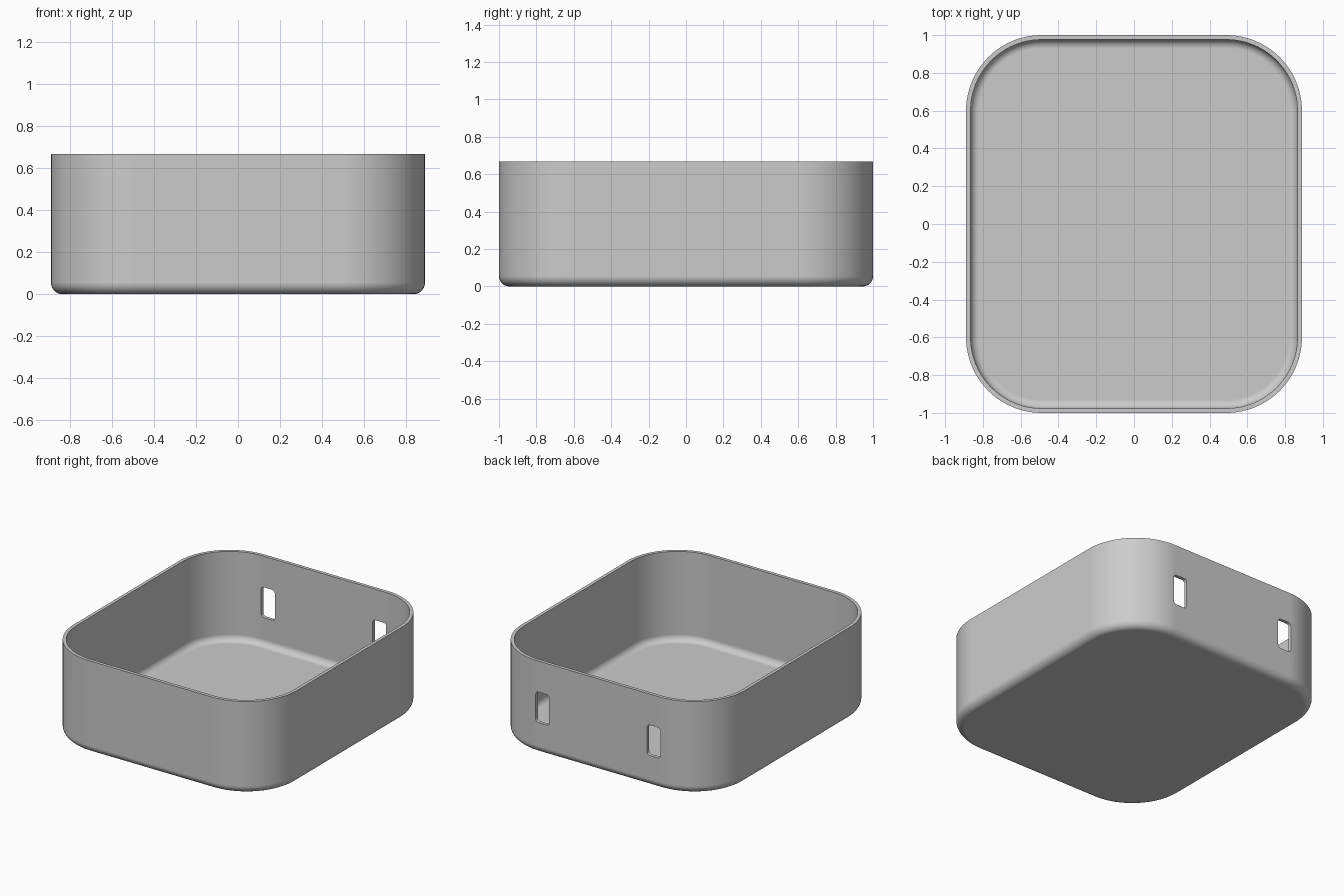
import bpy
import bmesh
from math import sin, cos, pi, radians

HALF_X, HALF_Y, HEIGHT = 0.889, 1.0, 0.667
CORNER, WALL, FLOOR = 0.4, 0.024, 0.024
OUT_FILLET, IN_FILLET = 0.055, 0.045

if "Cube" in bpy.data.objects:
    bpy.data.objects.remove(bpy.data.objects["Cube"])

grey = bpy.data.materials.new("plain grey")
grey.use_nodes = True
colour = (0.6, 0.6, 0.6, 1)
grey.diffuse_color = colour
grey.node_tree.nodes["Principled BSDF"].inputs["Base Color"].default_value = colour


def rounded_rect(hx, hy, r, segs):
    """Counter-clockwise outline of a rectangle with round corners."""
    pts = []
    for q, (sx, sy) in enumerate([(1, 1), (-1, 1), (-1, -1), (1, -1)]):
        for i in range(segs + 1):
            a = (q + i / segs) * pi / 2
            pts.append((sx * (hx - r) + r * cos(a), sy * (hy - r) + r * sin(a)))
    return pts


def loft(name, rings):
    """Join rings of points with quads and cap both ends."""
    bm = bmesh.new()
    rows = [[bm.verts.new(p) for p in ring] for ring in rings]
    n = len(rows[0])
    for low, high in zip(rows, rows[1:]):
        for i in range(n):
            j = (i + 1) % n
            bm.faces.new((low[i], low[j], high[j], high[i]))
    bm.faces.new(rows[0][::-1])
    bm.faces.new(rows[-1])
    bmesh.ops.recalc_face_normals(bm, faces=bm.faces)
    mesh = bpy.data.meshes.new(name)
    bm.to_mesh(mesh)
    bm.free()
    mesh.materials.append(grey)
    obj = bpy.data.objects.new(name, mesh)
    bpy.context.collection.objects.link(obj)
    return obj


# Wall section as (inset, z): under the base, up the outside, over the rim, down inside
steps = [i / 8 * pi / 2 for i in range(9)]
section = [(OUT_FILLET * (1 - sin(a)), OUT_FILLET * (1 - cos(a))) for a in steps]
section += [(0, HEIGHT), (WALL, HEIGHT)]
section += [(WALL + IN_FILLET * (1 - cos(a)), FLOOR + IN_FILLET * (1 - sin(a))) for a in steps]

tray = loft("open_box", [
    [(x, y, z) for x, y in rounded_rect(HALF_X - d, HALF_Y - d, CORNER - d, 24)]
    for d, z in section])

# Two upright slots through the back wall
for side, label in ((1, "left"), (-1, "right")):
    outline = rounded_rect(0.054, 0.11, 0.022, 6)
    cutter = loft(label + "_slot_cutter", [
        [(side * 0.444 + u, y, HEIGHT / 2 + v) for u, v in outline] for y in (0.9, 1.1)])
    cutter.hide_render = True
    cutter.hide_viewport = True
    cut = tray.modifiers.new(label + "_slot", "BOOLEAN")
    cut.operation = "DIFFERENCE"
    cut.solver = "EXACT"
    cut.object = cutter

# Apply the cuts, then shade smooth with sharp rim and slot edges
bpy.context.view_layer.update()
graph = bpy.context.evaluated_depsgraph_get()
cut_mesh = bpy.data.meshes.new_from_object(tray.evaluated_get(graph))
tray.modifiers.clear()
tray.data = cut_mesh
for obj in [o for o in bpy.data.objects if o.name.endswith("_slot_cutter")]:
    bpy.data.objects.remove(obj)

bpy.ops.object.select_all(action="DESELECT")
tray.select_set(True)
bpy.context.view_layer.objects.active = tray
bpy.ops.object.shade_smooth_by_angle(angle=radians(30))
weighted = tray.modifiers.new("flat_walls", "WEIGHTED_NORMAL")
weighted.keep_sharp = True
